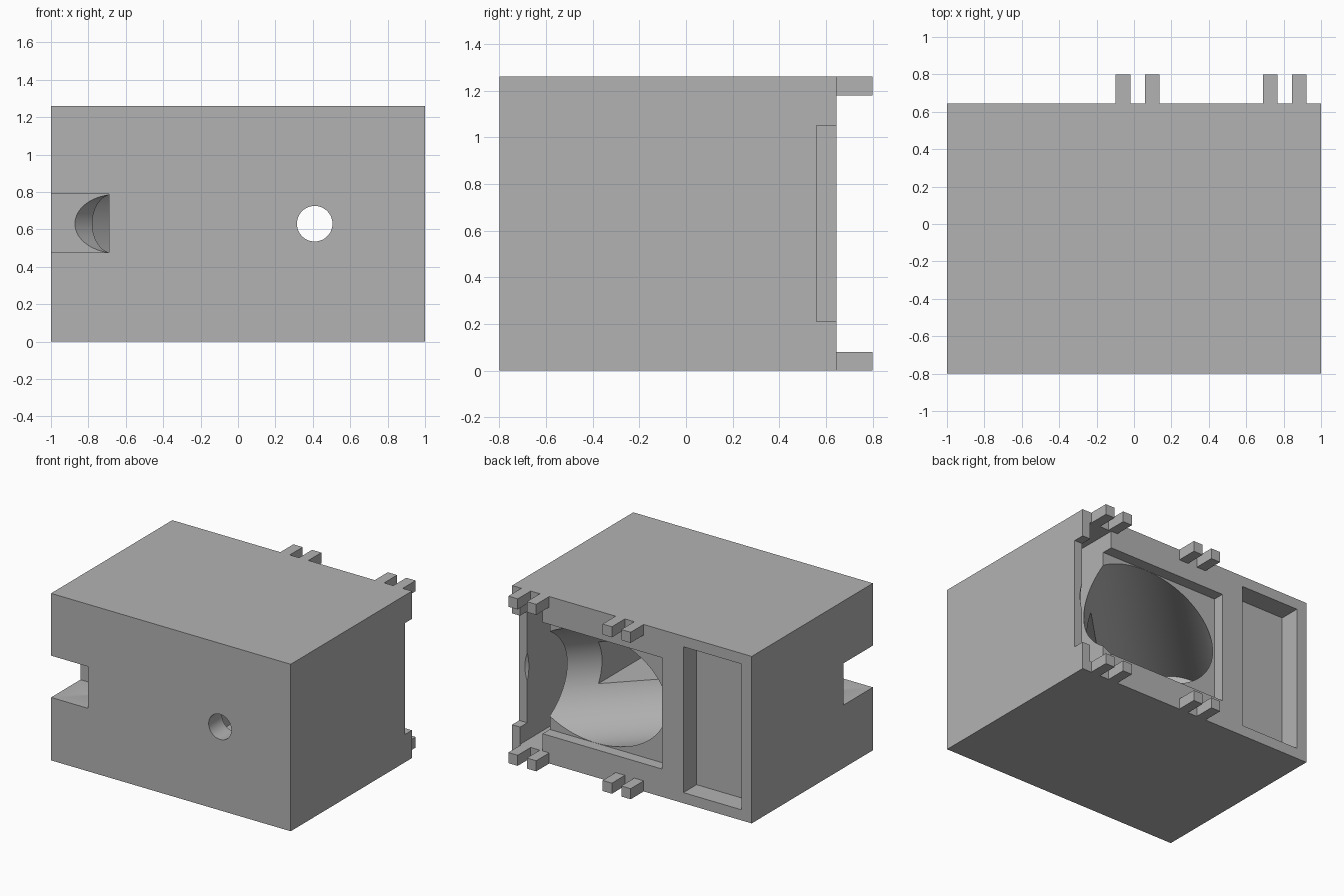
import bpy
import math
from mathutils import Vector

cube = bpy.data.objects.get("Cube")
if cube:
    bpy.data.objects.remove(cube, do_unlink=True)

GREY = (0.45, 0.45, 0.45, 1.0)
MID_Z = 0.63
BACK = 0.645

grey = bpy.data.materials.new("plain_grey")
grey.use_nodes = True
grey.diffuse_color = GREY
grey.node_tree.nodes["Principled BSDF"].inputs["Base Color"].default_value = GREY


def box(name, x, y, z):
    """Box from three (min, max) ranges."""
    mesh = bpy.data.meshes.new(name)
    corners = [(a, b, c) for a in x for b in y for c in z]
    faces = [(0, 1, 3, 2), (4, 6, 7, 5), (0, 4, 5, 1),
             (2, 3, 7, 6), (0, 2, 6, 4), (1, 5, 7, 3)]
    mesh.from_pydata(corners, [], faces)
    mesh.materials.append(grey)
    obj = bpy.data.objects.new(name, mesh)
    bpy.context.collection.objects.link(obj)
    return obj


def rod(name, start, end, radius, sides=96):
    """Cylinder between two points."""
    start, end = Vector(start), Vector(end)
    axis = end - start
    bpy.ops.mesh.primitive_cylinder_add(
        vertices=sides, radius=radius, depth=axis.length,
        location=(start + end) / 2,
        rotation=axis.to_track_quat('Z', 'Y').to_euler())
    obj = bpy.context.object
    obj.name = name
    obj.data.materials.append(grey)
    return obj


def on_axis(t):
    """Point on the diagonal bore axis."""
    return (t - 0.1, t + 0.1, MID_Z)


# Main block
body = box("housing_block", (-1, 1), (-0.8, BACK), (0, 1.26))

# Everything that is hollowed out of the block
cutters = [
    box("back_recess", (-0.25, 1.2), (0.56, 0.9), (0.21, 1.05)),
    box("filter_slot", (0.745, 0.933), (-0.2, 0.9), (0.08, 1.18)),
    box("side_pocket", (-0.916, -0.43), (0.488, 0.9), (0.08, 1.18)),
    box("corner_notch", (-1.2, -0.69), (-1, -0.45), (0.475, 0.79)),
    rod("large_bore", on_axis(-0.568), on_axis(1.3), 0.419, 128),
    rod("small_bore", on_axis(-0.75), on_axis(-0.4), 0.157),
    box("square_channel", (0.252, 0.574), (-0.64, 0.4), (0.473, 0.788)),
    rod("front_hole", (0.41, -1, MID_Z), (0.41, -0.3, MID_Z), 0.095, 64),
]
for cutter in cutters:
    cutter.hide_render = True
    cut = body.modifiers.new(cutter.name, 'BOOLEAN')
    cut.operation = 'DIFFERENCE'
    cut.solver = 'EXACT'
    cut.object = cutter

# Apply the cuts and drop the cutters
bpy.ops.object.select_all(action='DESELECT')
body.select_set(True)
bpy.context.view_layer.objects.active = body
for name in [m.name for m in body.modifiers]:
    bpy.ops.object.modifier_apply(modifier=name)
for cutter in cutters:
    bpy.data.objects.remove(cutter, do_unlink=True)
bpy.ops.object.shade_smooth_by_angle(angle=math.radians(30))

# Pairs of prongs along the top and bottom of the back
for level, z in (("lower", (0, 0.08)), ("upper", (1.18, 1.26))):
    for i, x in enumerate((-0.098, 0.058, 0.69, 0.845)):
        box(f"{level}_prong_{i + 1}", (x, x + 0.078), (BACK, 0.8), z)
